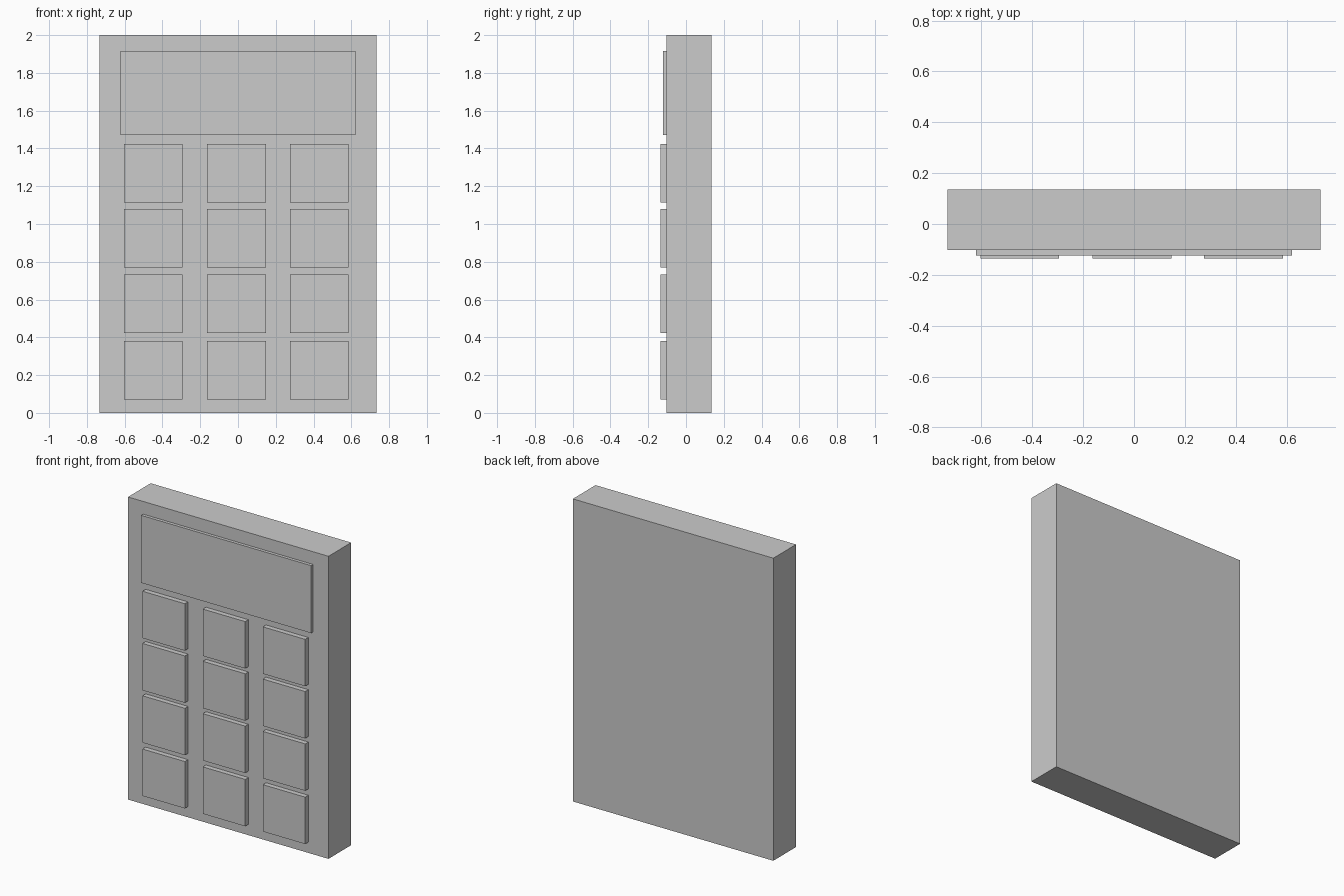
import bpy

if "Cube" in bpy.data.objects:
    bpy.data.objects.remove(bpy.data.objects["Cube"])


def box(name, x, y, z):
    """Box from (min, max) ranges on each axis."""
    bpy.ops.mesh.primitive_cube_add(size=1, location=[(a + b) / 2 for a, b in (x, y, z)])
    obj = bpy.context.object
    obj.name = name
    obj.scale = [b - a for a, b in (x, y, z)]
    bpy.ops.object.transform_apply(location=False, rotation=False, scale=True)
    return obj


FACE = -0.102   # front face of the case
EMBED = 0.004   # raised parts sink slightly into the case

# Case
box("case", (-0.733, 0.733), (FACE, 0.135), (0, 2))

# Display panel
box("display", (-0.622, 0.621), (-0.123, FACE + EMBED), (1.47, 1.916))

# Keypad: four rows of three square keys
HALF = 0.155
for row, z in enumerate((1.269, 0.924, 0.578, 0.226)):
    for col, x in enumerate((-0.449, -0.008, 0.431)):
        box(f"key_{row + 1}_{col + 1}", (x - HALF, x + HALF),
            (-0.135, FACE + EMBED), (z - HALF, z + HALF))
